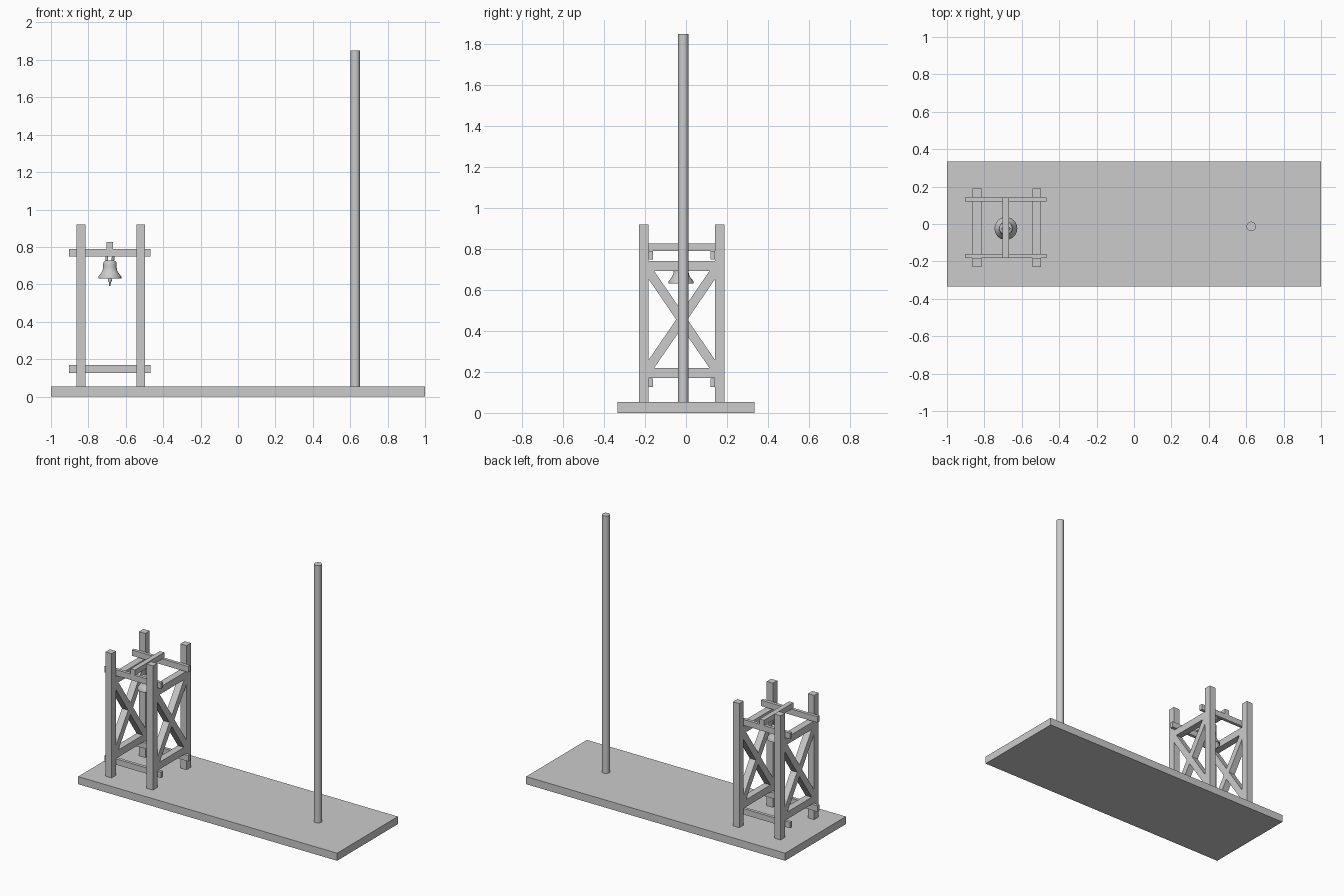
import bpy, bmesh
from math import pi, cos, sin, hypot
from mathutils import Vector

if "Cube" in bpy.data.objects:
    bpy.data.objects.remove(bpy.data.objects["Cube"])


def finish(name, bm, smooth=False):
    bmesh.ops.recalc_face_normals(bm, faces=bm.faces)
    me = bpy.data.meshes.new(name)
    bm.to_mesh(me)
    bm.free()
    ob = bpy.data.objects.new(name, me)
    bpy.context.collection.objects.link(ob)
    if smooth:
        bpy.ops.object.select_all(action='DESELECT')
        ob.select_set(True)
        bpy.context.view_layer.objects.active = ob
        bpy.ops.object.shade_smooth_by_angle(angle=0.7)
    return ob


def box(name, x0, x1, y0, y1, z0, z1):
    bm = bmesh.new()
    bmesh.ops.create_cube(bm, size=1)
    for v in bm.verts:
        v.co = (x0 if v.co.x < 0 else x1, y0 if v.co.y < 0 else y1, z0 if v.co.z < 0 else z1)
    return finish(name, bm)


def lathe(name, profile, cx, cy, n=24):
    # closed ends where the radius is zero
    bm = bmesh.new()
    vs = [bm.verts.new((cx + r, cy, z)) for r, z in profile]
    es = [bm.edges.new(p) for p in zip(vs, vs[1:])]
    bmesh.ops.spin(bm, geom=vs + es, cent=(cx, cy, 0), axis=(0, 0, 1), angle=2 * pi, steps=n)
    bmesh.ops.remove_doubles(bm, verts=bm.verts, dist=1e-5)
    return finish(name, bm, True)


def brace(name, xc, flip):
    # diagonal with ends trimmed into the frame corners
    y0, y1, z0, z1, w = Y0, Y1, 0.22, 0.692, 0.045
    length = hypot(y1 - y0, z1 - z0)
    dy = w / 2 * length / (z1 - z0)
    dz = w / 2 * length / (y1 - y0)
    pts = [(y0, z0), (y0 + dy, z0), (y1, z1 - dz), (y1, z1), (y1 - dy, z1), (y0, z0 + dz)]
    bm = bmesh.new()
    f = bm.faces.new([bm.verts.new((xc - H, y0 + y1 - y if flip else y, z)) for y, z in pts])
    ext = bmesh.ops.extrude_face_region(bm, geom=[f])['geom']
    for v in ext:
        if isinstance(v, bmesh.types.BMVert):
            v.co.x += 2 * H
    finish(name, bm)


H = 0.024                  # half post thickness
Y0, Y1 = -0.182, 0.141     # inner faces of the posts
TOP = 0.053

# base and tall pole
box("base_slab", -1, 1, -0.335, 0.335, 0, TOP)
lathe("tall_pole", [(0, TOP), (0.0255, TOP), (0.0255, 1.85), (0, 1.85)], 0.627, -0.013)

# two side frames: posts, rails and cross braces
for side, x in (("left", -0.839), ("right", -0.52)):
    box(side + "_front_post", x - H, x + H, Y0 - 2 * H, Y0, TOP, 0.92)
    box(side + "_back_post", x - H, x + H, Y1, Y1 + 2 * H, TOP, 0.92)
    box(side + "_lower_rail", x - H, x + H, Y0, Y1, 0.17, 0.22)
    box(side + "_upper_rail", x - H, x + H, Y0, Y1, 0.692, 0.742)
    brace(side + "_brace_a", x, False)
    brace(side + "_brace_b", x, True)

# long rails tying the frames together
for level, z in (("lower", 0.127), ("upper", 0.749)):
    box(level + "_front_tie", -0.903, -0.467, Y0, Y0 + 0.022, z, z + 0.041)
    box(level + "_back_tie", -0.903, -0.467, Y1 - 0.022, Y1, z, z + 0.041)

# bell bar, bell, clapper and hanging loop
BX, BY = -0.685, -0.024
box("bell_bar", BX - 0.017, BX + 0.017, Y0, Y1, 0.79, 0.827)
lathe("bell", [(0, 0.727), (0.026, 0.726), (0.034, 0.719), (0.036, 0.708), (0.036, 0.69), (0.039, 0.676),
               (0.047, 0.66), (0.061, 0.642), (0.061, 0.632), (0.056, 0.632), (0.041, 0.66), (0.03, 0.69),
               (0.028, 0.712), (0, 0.716)], BX, BY)
lathe("clapper", [(0, 0.716), (0.004, 0.716), (0.005, 0.636), (0.01, 0.625), (0.01, 0.617),
                  (0.005, 0.61), (0.004, 0.592), (0, 0.592)], BX, BY, 12)

cu = bpy.data.curves.new("bell_loop", 'CURVE')
cu.dimensions = '3D'
cu.bevel_depth = 0.007
cu.bevel_resolution = 2
path = [(-0.016, 0.722)] + [(-0.018 * cos(pi * i / 8), 0.765 + 0.022 * sin(pi * i / 8)) for i in range(9)] + [(0.016, 0.722)]
sp = cu.splines.new('POLY')
sp.points.add(len(path) - 1)
for p, (x, z) in zip(sp.points, path):
    p.co = (BX + x, BY, z, 1)
bpy.context.collection.objects.link(bpy.data.objects.new("bell_loop", cu))
